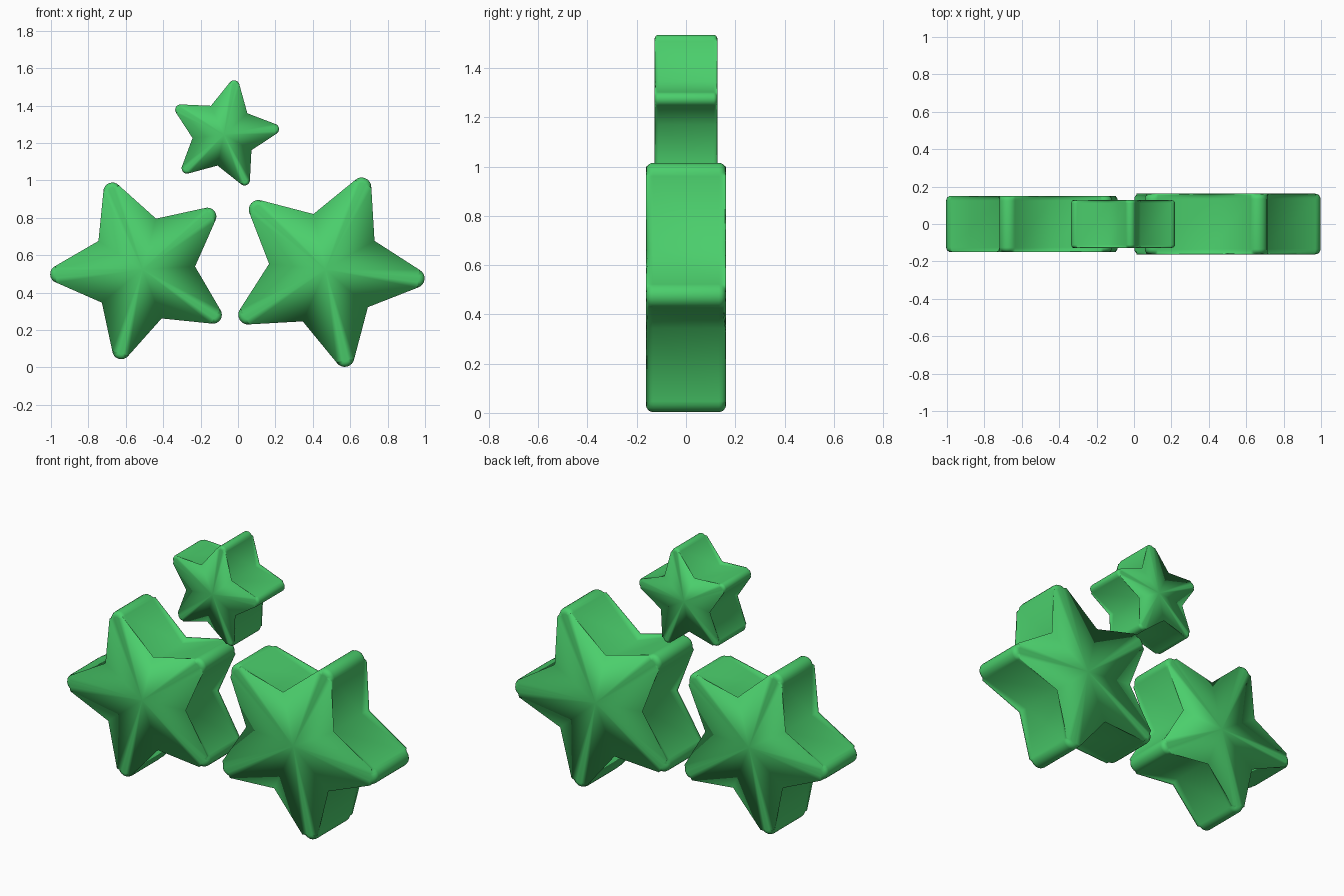
import bpy, bmesh
from math import sin, cos, atan2, acos, hypot, radians

if "Cube" in bpy.data.objects:
    bpy.data.objects.remove(bpy.data.objects["Cube"])

mat = bpy.data.materials.new("green")
mat.diffuse_color = (0.07, 0.62, 0.15, 1)
mat.use_nodes = True
mat.node_tree.nodes["Principled BSDF"].inputs["Base Color"].default_value = mat.diffuse_color


def outline(cap_dist, cap_r, inner_r, turn, steps=8):
    """Five-armed star outline with round arm tips and sharp inner corners."""
    vx, vz = inner_r * cos(radians(36)) - cap_dist, inner_r * sin(radians(36))
    half = atan2(vz, vx) - acos(cap_r / hypot(vx, vz))  # tangent angle of the tip arc
    pts = []
    for k in range(5):
        a = radians(turn + 72 * k)
        cx, cz = cap_dist * cos(a), cap_dist * sin(a)
        for i in range(steps + 1):
            t = a - half + 2 * half * i / steps
            pts.append((cx + cap_r * cos(t), cz + cap_r * sin(t)))
        b = a + radians(36)
        pts.append((inner_r * cos(b), inner_r * sin(b)))
    return pts


def star(name, x, z, depth, bevel, *shape):
    bm = bmesh.new()
    pts = outline(*shape)
    front = [bm.verts.new((px, -depth, pz)) for px, pz in pts]
    back = [bm.verts.new((px, depth, pz)) for px, pz in pts]
    n = len(pts)
    bm.faces.new(front)
    bm.faces.new(back[::-1])
    for i in range(n):
        j = (i + 1) % n
        bm.faces.new((front[j], front[i], back[i], back[j]))
    # Rounded rims on both faces
    rim = [e for e in bm.edges if abs(e.verts[0].co.y - e.verts[1].co.y) < 1e-6]
    bmesh.ops.bevel(bm, geom=rim, offset=bevel, segments=4, profile=0.5,
                    affect='EDGES', clamp_overlap=False)
    # Fan each flat face from the star's centre
    for face in [f for f in bm.faces if len(f.verts) > 8]:
        y = face.verts[0].co.y
        edges = list(face.edges)
        bm.faces.remove(face)
        c = bm.verts.new((0, y, 0))
        for e in edges:
            bm.faces.new((e.verts[0], e.verts[1], c))
    bmesh.ops.recalc_face_normals(bm, faces=bm.faces)
    for f in bm.faces:
        f.smooth = True
    me = bpy.data.meshes.new(name)
    bm.to_mesh(me)
    bm.free()
    me.materials.append(mat)
    ob = bpy.data.objects.new(name, me)
    ob.location = (x, 0, z)
    bpy.context.collection.objects.link(ob)


# name, centre x, centre z, half depth, bevel, tip distance, tip radius, inner radius, turn
star("left_star", -0.51, 0.524, 0.151, 0.026, 0.447, 0.048, 0.25, 39.2)
star("right_star", 0.468, 0.524, 0.162, 0.028, 0.48, 0.052, 0.27, -5.7)
star("small_top_star", -0.075, 1.245, 0.127, 0.016, 0.267, 0.029, 0.15, 6.3)
